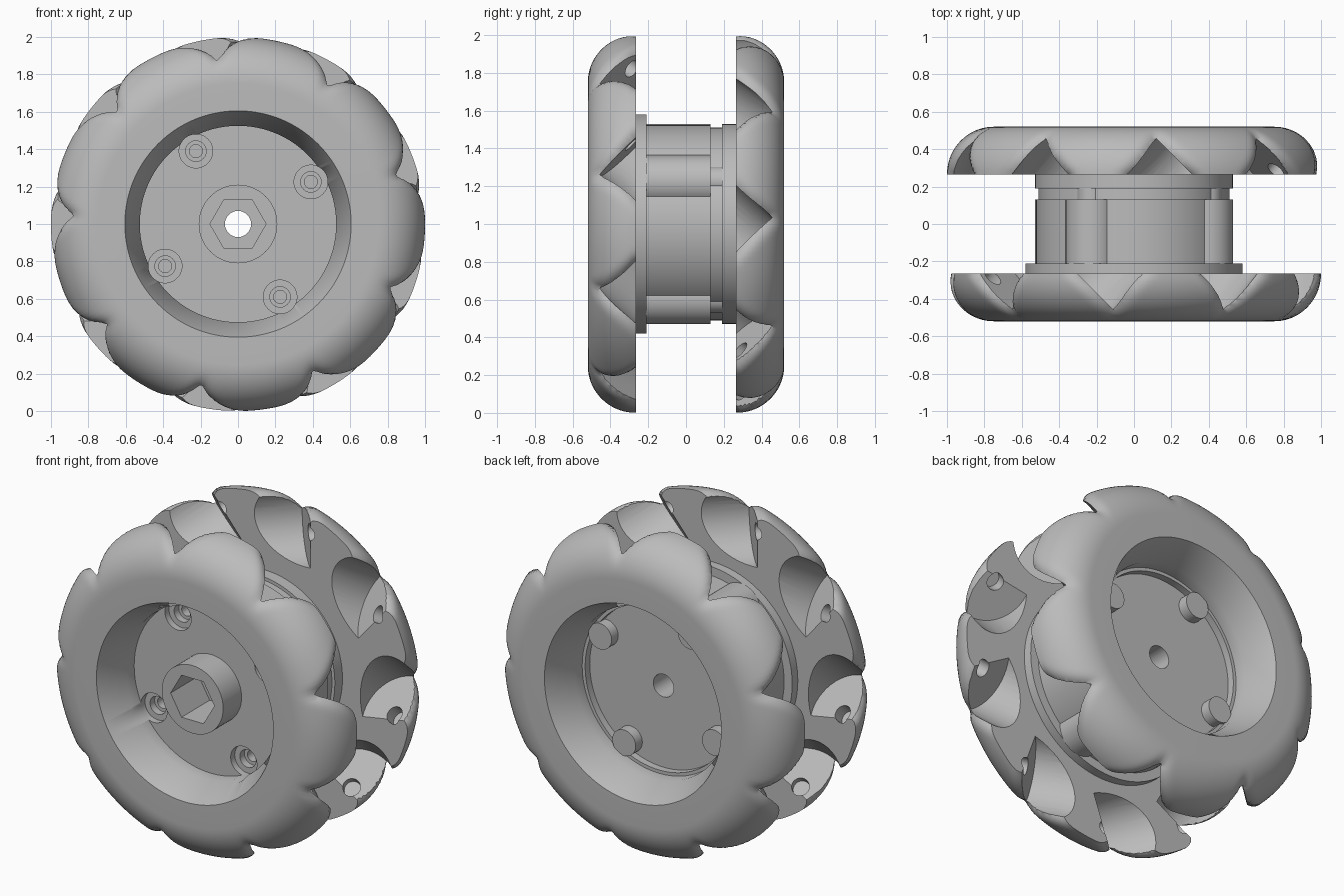
import bpy, bmesh, math
from mathutils import Vector, Matrix

if "Cube" in bpy.data.objects:
    bpy.data.objects.remove(bpy.data.objects["Cube"], do_unlink=True)

grey = bpy.data.materials.new("mid grey")
grey.use_nodes = True
grey.diffuse_color = (0.5, 0.5, 0.5, 1)
grey.node_tree.nodes["Principled BSDF"].inputs["Base Color"].default_value = (0.5, 0.5, 0.5, 1)

AXLE = Vector((0, 0, 1))


def make(name, bm):
    bmesh.ops.recalc_face_normals(bm, faces=bm.faces)
    mesh = bpy.data.meshes.new(name)
    bm.to_mesh(mesh)
    bm.free()
    mesh.materials.append(grey)
    ob = bpy.data.objects.new(name, mesh)
    bpy.context.collection.objects.link(ob)
    return ob


def rod(name, start, end, radius, sides=40):
    """Cylinder between two points."""
    axis = end - start
    turn = axis.to_track_quat('Z', 'Y').to_matrix().to_4x4()
    bm = bmesh.new()
    bmesh.ops.create_cone(bm, cap_ends=True, segments=sides, radius1=radius, radius2=radius,
                          depth=axis.length, matrix=Matrix.Translation((start + end) / 2) @ turn)
    return make(name, bm)


def along(name, x, z, y0, y1, radius, sides=40):
    """Cylinder parallel to the axle."""
    return rod(name, Vector((x, y0, z)), Vector((x, y1, z)), radius, sides)


def lathe(name, profile, steps=96):
    """Turn a closed (radius, y) outline about the axle."""
    bm = bmesh.new()
    rings = []
    for i in range(steps):
        a = math.tau * i / steps
        rings.append([bm.verts.new((r * math.cos(a), y, 1 + r * math.sin(a))) for r, y in profile])
    n = len(profile)
    for i in range(steps):
        p, q = rings[i], rings[(i + 1) % steps]
        for j in range(n):
            k = (j + 1) % n
            bm.faces.new((p[j], p[k], q[k], q[j]))
    return make(name, bm)


def select(ob):
    bpy.ops.object.select_all(action='DESELECT')
    ob.select_set(True)
    bpy.context.view_layer.objects.active = ob


def cut(ob, cutters):
    for c in cutters:
        mod = ob.modifiers.new("cut", 'BOOLEAN')
        mod.operation = 'DIFFERENCE'
        mod.solver = 'EXACT'
        mod.object = c
        select(ob)
        bpy.ops.object.modifier_apply(modifier=mod.name)


def smooth(ob):
    select(ob)
    bpy.ops.object.shade_smooth_by_angle(angle=math.radians(32))


# Slanted roller pockets with blind axle holes
POCKET_R, POCKET_L, FILLET = 0.242, 0.405, 0.065
pockets, rollers = [], []
for i in range(9):
    a = math.radians(9.75 + 40 * i)
    out = Vector((math.cos(a), 0, math.sin(a)))
    slant = Vector((math.sin(a), 1, -math.cos(a))).normalized()
    pockets.append((AXLE + out * 0.865, slant))
    for height, length, radius in ((0.865, POCKET_L, POCKET_R), (0.835, 0.48, 0.05)):
        mid = AXLE + out * height
        rollers.append(rod("pocket_cutter", mid - slant * length, mid + slant * length, radius, 48))


def pocket_gap(p):
    """Distance from a point to the nearest pocket, zero inside."""
    gaps = []
    for mid, slant in pockets:
        d = p - mid
        h = d.dot(slant)
        gaps.append(math.hypot(max((d - slant * h).length - POCKET_R, 0), max(abs(h) - POCKET_L, 0)))
    return min(gaps)


# Rounded rims with a tapered bore, mirrored front and back
ROUND = 0.25


def rim(name, side):
    arc = [(0.75 + ROUND * math.sin(t), 0.265 + 0.255 * math.cos(t))
           for t in (math.pi / 2 * i / 18 for i in range(19))]
    ob = lathe(name, [(r, side * y) for r, y in [(0.525, 0.265), (0.525, 0.34), (0.605, 0.52)] + arc],
               240)
    # Roll the tread surface down towards the pocket edges
    for v in ob.data.vertices:
        out = Vector((v.co.x, 0, v.co.z - 1))
        near = FILLET - pocket_gap(v.co)
        if out.length > 0.76 and near > 0:
            core = AXLE + out.normalized() * 0.75 + Vector((0, side * 0.265, 0))
            sink = FILLET - math.sqrt(FILLET ** 2 - near ** 2)
            v.co += (core - v.co).normalized() * sink
    return ob


front_rim = rim("front_rim", -1)
back_rim = rim("back_rim", 1)

# Bolt positions
bolts = [(0.45 * math.cos(math.radians(d)), 1 + 0.45 * math.sin(math.radians(d)))
         for d in (30, 120, 210, 300)]
grooves = [along("groove_cutter", x, z, -0.7, -0.2, 0.09) for x, z in bolts]

cut(front_rim, rollers + grooves)
cut(back_rim, rollers)

# Drum with its two flanges
drum = lathe("drum", [(0.02, -0.265), (0.58, -0.265), (0.58, -0.21), (0.525, -0.21), (0.525, 0.13),
                      (0.51, 0.13), (0.51, 0.19), (0.53, 0.19), (0.53, 0.265), (0.505, 0.265),
                      (0.505, 0.22), (0.02, 0.22)])

# Hub boss, with a hexagonal socket and a shaft bore
boss = along("hub_boss", 0, 1, -0.445, -0.255, 0.21, 64)
bore = along("bore_cutter", 0, 1, -0.6, 0.6, 0.07)
socket = lathe("socket_cutter", [(0.03, -0.55), (0.15, -0.55), (0.15, -0.17), (0.03, -0.17)], 6)
cut(boss, [bore, socket])
cut(drum, [bore, socket])

# Stepped screw recesses, lugs outside the drum and pegs through the back
parts = [front_rim, back_rim, drum, boss]
steps = []
for x, z in bolts:
    recess = [along("recess_cutter", x, z, start, end, radius, sides)
              for radius, start, end, sides in ((0.035, -0.41, -0.1, 24), (0.055, -0.43, -0.18, 32),
                                                (0.09, -0.45, -0.225, 40))]
    lug = along("screw_lug", x, z, -0.212, 0.13, 0.14, 48)
    cut(drum, recess)
    cut(lug, recess)
    peg = along("screw_peg", x, z, 0.1, 0.285, 0.08)
    parts += [lug, peg]
    steps += recess

for c in rollers + grooves + steps + [bore, socket]:
    bpy.data.objects.remove(c, do_unlink=True)
for ob in parts:
    smooth(ob)
